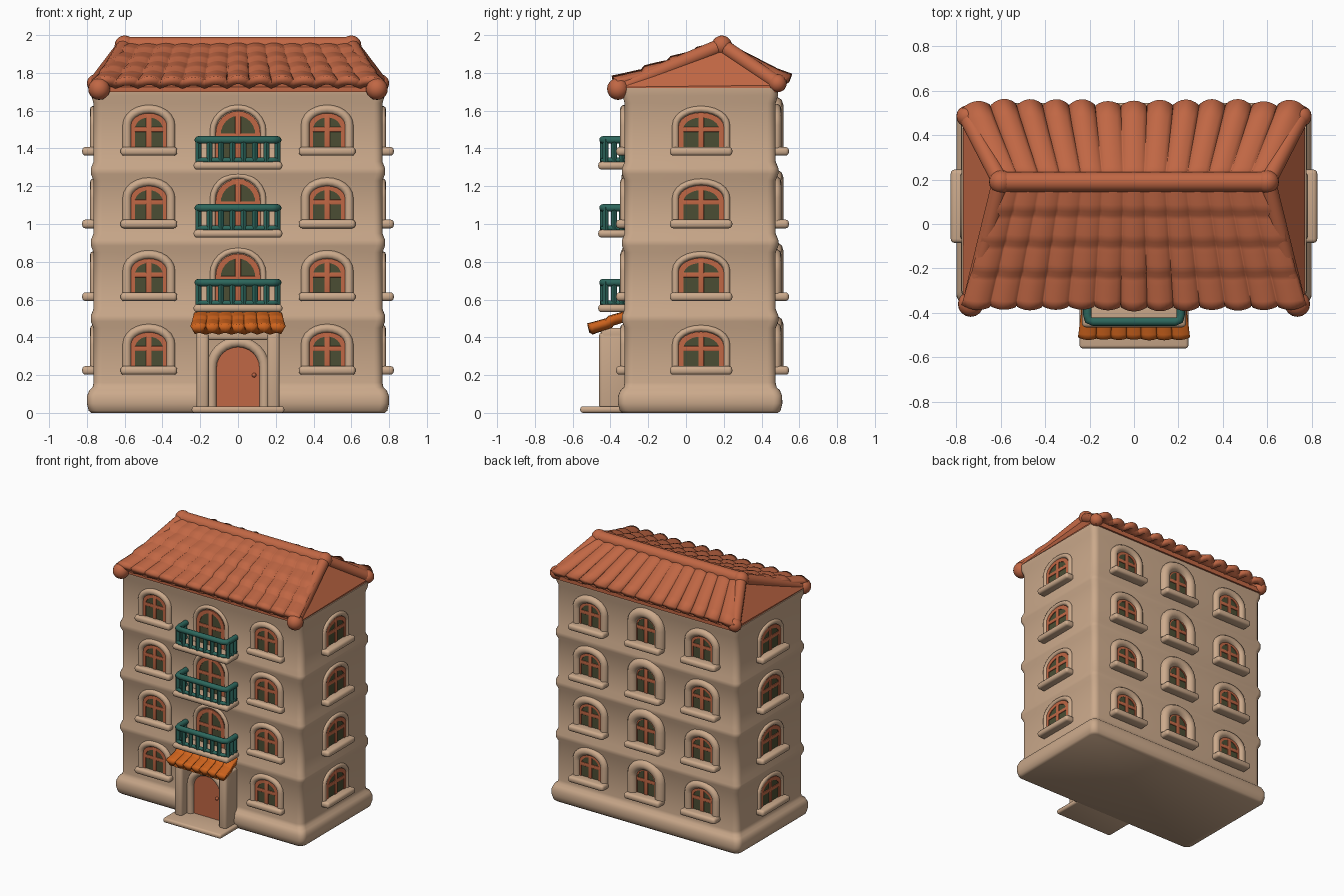
import bpy, bmesh, math, random
from mathutils import Matrix, Vector

if "Cube" in bpy.data.objects:
    bpy.data.objects.remove(bpy.data.objects["Cube"])

random.seed(4)
I = Matrix.Identity(4)


def material(name, rgb):
    m = bpy.data.materials.new(name)
    m.diffuse_color = (*rgb, 1)
    m.use_nodes = True
    m.node_tree.nodes["Principled BSDF"].inputs["Base Color"].default_value = m.diffuse_color
    return m


PLASTER = material("beige plaster", (0.60, 0.40, 0.26))
TERRA = material("terracotta", (0.53, 0.135, 0.058))
ORANGE = material("orange awning", (0.62, 0.125, 0.012))
TEAL = material("teal railing", (0.026, 0.135, 0.108))
GLASS = material("olive glass", (0.070, 0.075, 0.033))


def finish(name, bm, mat, M=I, angle=45):
    bmesh.ops.recalc_face_normals(bm, faces=bm.faces)
    bm.transform(M)
    me = bpy.data.meshes.new(name)
    bm.to_mesh(me)
    bm.free()
    me.materials.append(mat)
    for p in me.polygons:
        p.use_smooth = True
    me.set_sharp_from_angle(angle=math.radians(angle))
    ob = bpy.data.objects.new(name, me)
    bpy.context.collection.objects.link(ob)
    return ob


def box(name, lo, hi, mat, bevel=0.015, M=I):
    lo, hi = Vector(lo), Vector(hi)
    bm = bmesh.new()
    bmesh.ops.create_cube(bm, size=1, matrix=Matrix.Translation((lo + hi) / 2) @ Matrix.Diagonal((*(hi - lo), 1)))
    if bevel:
        bmesh.ops.bevel(bm, geom=bm.edges[:], offset=bevel, segments=3, profile=0.5, affect='EDGES')
    return finish(name, bm, mat, M)


def loft(bm, rings):
    """Skin closed rings of points and cap both ends."""
    vs = [[bm.verts.new(p) for p in r] for r in rings]
    n = len(vs[0])
    for a, b in zip(vs, vs[1:]):
        for i in range(n):
            bm.faces.new((a[i], a[(i + 1) % n], b[(i + 1) % n], b[i]))
    bm.faces.new(vs[0])
    bm.faces.new(vs[-1])


def tube(name, pts, r, normal, mat, M=I, sides=10, bm=None):
    own = bm is None
    bm = bmesh.new() if own else bm
    pts = [Vector(p) for p in pts]
    rings = []
    for i, p in enumerate(pts):
        t = (pts[min(i + 1, len(pts) - 1)] - pts[max(i - 1, 0)]).normalized()
        n = Vector(normal)
        n = (n - t * t.dot(n)).normalized()
        s = t.cross(n)
        rings.append([p + r * (n * math.cos(a) + s * math.sin(a))
                      for a in (2 * math.pi * k / sides for k in range(sides))])
    loft(bm, rings)
    return finish(name, bm, mat, M) if own else None


def ball(name, p, r, mat):
    bm = bmesh.new()
    bmesh.ops.create_uvsphere(bm, u_segments=16, v_segments=10, radius=r, matrix=Matrix.Translation(p))
    finish(name, bm, mat)


def arch(w, h, rise, y):
    """Arched outline from bottom left over the top to bottom right."""
    pts = [Vector((-w, y, 0))]
    for k in range(13):
        a = math.pi * (1 - k / 12)
        pts.append(Vector((w * math.cos(a), y, h - rise + rise * math.sin(a))))
    return pts + [Vector((w, y, 0))]


def arched_plate(name, w, h, rise, mat, M, y):
    bm = bmesh.new()
    loft(bm, [arch(w, h, rise, y), arch(w, h, rise, y + 0.009)])
    finish(name, bm, mat, M)


def arched_band(name, w, h, rise, width, mat, M, y):
    bm = bmesh.new()
    rows = [[bm.verts.new(p) for p in arch(*d)] for d in
            ((w - width, h - width, rise - width * .5, 0), (w - width, h - width, rise - width * .5, y),
             (w, h, rise, y), (w, h, rise, 0))]
    for a, b in zip(rows, rows[1:] + rows[:1]):
        for i in range(len(a) - 1):
            bm.faces.new((a[i], a[i + 1], b[i + 1], b[i]))
    finish(name, bm, mat, M)


def window(name, x, y, z, turn, w=0.1, h=0.19, rise=0.075, sill=0.15, out=0.045, bulge=0.024):
    M = Matrix.Translation((x, y, z)) @ Matrix.Rotation(math.radians(turn), 4, 'Z')
    arched_plate(name + " glass", w, h, rise, GLASS, M, -0.004)
    arched_band(name + " frame", w, h, rise, 0.026, TERRA, M, -0.009)
    box(name + " upright bar", (-.015, -.0095, 0), (.015, 0, h - .01), TERRA, 0.003, M)
    box(name + " cross bar", (-w + .01, -.009, h * .46), (w - .01, 0, h * .46 + .026), TERRA, 0.003, M)
    tube(name + " surround", arch(w + .016, h + .018, rise + .01, 0), bulge, (0, 1, 0), PLASTER, M)
    if sill:
        box(name + " sill", (-sill, -out, -.038), (sill, .02, .008), PLASTER, 0.018, M)


# Body: rounded rectangle lofted up through plinth and floor bands
def wall_ring(z, o, r=0.045):
    hx, y0, y1 = 0.765 + o, -0.325 - o, 0.475 + o
    out = []
    for q, (cx, cy) in enumerate(((hx - r, y1 - r), (-hx + r, y1 - r), (-hx + r, y0 + r), (hx - r, y0 + r))):
        for k in range(6):
            a = math.pi / 2 * (q + k / 5)
            out.append((cx + r * math.cos(a), cy + r * math.sin(a), z))
    return out


profile = [(0, .012), (.012, .026), (.05, .035), (.09, .034), (.12, .022), (.135, .005), (.16, 0)]
for b in (0.5, 0.9, 1.28):
    profile += [(b - .05, 0), (b - .015, .014), (b + .015, .014), (b + .05, 0)]
profile += [(1.64, 0), (1.68, .012), (1.72, .012)]
bm = bmesh.new()
loft(bm, [wall_ring(z, o) for z, o in profile])
finish("body", bm, PLASTER)

# Windows on all four sides
for f, z in enumerate((0.24, 0.63, 1.015, 1.4)):
    for s in (-1, 1):
        window(f"front window {f} {s}", s * .472, -.325, z, 0)
        window(f"back window {f} {s}", s * .472, .475, z, 180, out=.07, bulge=.03)
        window(f"side window {f} {s}", s * .765, .08, z, s * 90, w=.12, sill=.165, out=.06, bulge=.018)
    window(f"back middle window {f}", 0, .475, z, 180, h=.215, rise=.09, out=.07, bulge=.04)

# Balconies with arched glazed doors
for i, s in enumerate((0.575, 0.97, 1.33)):
    window(f"balcony door {i}", 0, -.325, s, 0, w=.118, h=.268, rise=.115, sill=0, bulge=.016)
    box(f"balcony slab {i}", (-.235, -.465, s - .042), (.235, -.31, s), PLASTER, 0.018)
    bm = bmesh.new()
    for z, r in ((s + .115, .02), (s + .008, .013)):
        path = [(-.21, -.32), (-.21, -.41), (-.205, -.432), (-.185, -.44)]
        path += [(-x, y) for x, y in reversed(path)]
        tube("", [(x, y, z) for x, y in path], r, (0, 0, 1), TEAL, bm=bm)
    posts = [(-.21 + .06 * k, -.44 if 0 < k < 7 else -.425) for k in range(8)]
    posts += [(sx, y) for sx in (-.21, .21) for y in (-.38, -.34)]
    for x, y in posts:
        tube("", [(x, y, s - .005), (x, y, s + .12)], .016, (1, 0, 0), TEAL, bm=bm, sides=8)
    finish(f"balcony railing {i}", bm, TEAL)

# Porch: step, door, arch and posts
box("porch step", (-.245, -.56, 0), (.245, -.3, .035), PLASTER, 0.014)
Md = Matrix.Translation((0, -.36, .03))
arched_plate("front door", .125, .335, .125, TERRA, Md, -.01)
tube("door arch", arch(.14, .345, .135, -.01), .028, (0, 1, 0), PLASTER, Md)
ball("door knob", (.085, -.375, .2), .012, TERRA)
for s in (-1, 1):
    box(f"porch post {s}", (s * .187 - .033, -.46, .02), (s * .187 + .033, -.31, .43), PLASTER, 0.02)
box("porch lintel", (-.22, -.45, .385), (.22, -.31, .45), PLASTER, 0.015)


# Rippled slopes for the roof and the awning; top and bot are (y, z)
def slope(name, w0, w1, top, bot, ribs, rows, amp, step, thick, mat):
    bm = bmesh.new()
    nu, per = ribs * 8, 6
    top, bot = Vector((0, *top)), Vector((0, *bot))
    d = (bot - top).normalized()
    side = 1 if d.y > 0 else -1
    n = Vector((0, -d.z * side, d.y * side))
    heights = [random.uniform(.75, 1.15) for _ in range(ribs + 1)]
    grid = []
    for j in range(rows * per + 1):
        v = j / (rows * per)
        saw = 1 if j == rows * per else (j % per) / (per - 1)
        w = w0 + (w1 - w0) * v
        row = []
        for i in range(nu + 1):
            u = i / nu
            rip = amp * heights[i // 8] * abs(math.sin(math.pi * ribs * u))
            p = top.lerp(bot, v) + n * (rip * (.4 + .6 * v) + step * saw)
            if j == rows * per:
                p.y += side * rip * .7
            row.append(bm.verts.new((w * (2 * u - 1), p.y, p.z)))
        grid.append(row)
    for a, b in zip(grid, grid[1:]):
        for i in range(nu):
            bm.faces.new((a[i], a[i + 1], b[i + 1], b[i]))
    ob = finish(name, bm, mat, angle=60)
    mod = ob.modifiers.new("thickness", 'SOLIDIFY')
    mod.thickness = thick
    mod.offset = 0


slope("front roof slope", .61, .765, (.19, 1.935), (-.355, 1.725), 13, 4, .025, .014, .045, TERRA)
slope("back roof slope", .61, .765, (.19, 1.935), (.515, 1.745), 13, 1, .03, 0, .045, TERRA)
slope("awning", .225, .24, (-.315, .51), (-.5, .43), 7, 2, .012, .008, .05, ORANGE)

# Roof core closing the hipped ends
bm = bmesh.new()
for s in (-1, 1):
    for p in ((.77, -.35, 1.7), (.77, .5, 1.7), (.77, -.35, 1.725), (.77, .5, 1.735), (.61, .19, 1.94)):
        bm.verts.new((s * p[0], p[1], p[2]))
bmesh.ops.convex_hull(bm, input=bm.verts)
finish("roof core", bm, TERRA, angle=20)

# Ridge and hip rolls with rounded ends
tube("ridge roll", [(-.6, .19, 1.945), (.6, .19, 1.945)], .046, (0, 0, 1), TERRA, sides=14)
for s in (-1, 1):
    peak = (s * .6, .19, 1.945)
    ball(f"ridge end {s}", peak, .053, TERRA)
    for label, end, r in (("front", (s * .735, -.36, 1.715), .058), ("back", (s * .752, .485, 1.745), .048)):
        tube(f"{label} hip roll {s}", [peak, end], .04, (0, 0, 1), TERRA, sides=14)
        ball(f"{label} hip end {s}", end, r, TERRA)
